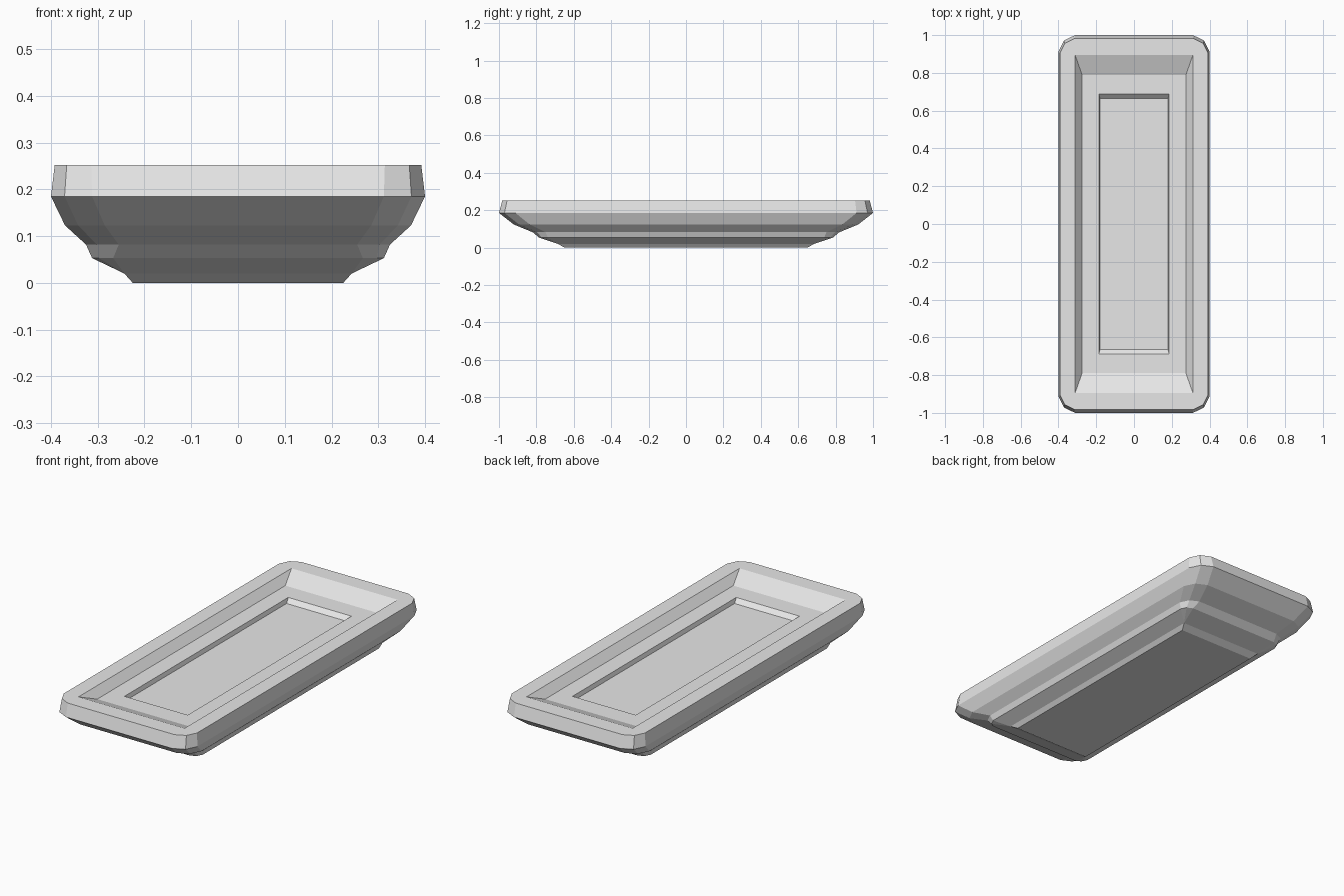
import bpy, bmesh

if "Cube" in bpy.data.objects:
    bpy.data.objects.remove(bpy.data.objects["Cube"])

# stacked rings: half width, half length, height, corner cut
RINGS = [
    (0.225, 0.650, 0.000, 0.0),     # foot
    (0.243, 0.685, 0.020, 0.0),
    (0.312, 0.785, 0.053, 0.045),   # lower shoulder
    (0.325, 0.820, 0.082, 0.07),
    (0.370, 0.920, 0.123, 0.085),
    (0.400, 1.000, 0.185, 0.088),   # widest edge
    (0.392, 0.982, 0.252, 0.078),   # rim
    (0.312, 0.895, 0.252, 0.0),     # opening
    (0.275, 0.790, 0.210, 0.0),     # ledge
    (0.186, 0.688, 0.210, 0.0),
    (0.180, 0.665, 0.188, 0.0),     # tray floor
]

def ring_points(hx, hy, z, r):
    pts = []
    for sx, sy in ((1, 1), (-1, 1), (-1, -1), (1, -1)):
        corner = [(hx, hy - r), (hx - r * 0.33, hy - r * 0.33), (hx - r, hy)]
        if sx * sy < 0:
            corner.reverse()
        pts += [(sx * x, sy * y, z) for x, y in corner]
    return pts

# tray lofted through all rings, closed at the foot and floor
bm = bmesh.new()
loops = [[bm.verts.new(p) for p in ring_points(*r)] for r in RINGS]
n = len(loops[0])
for a, b in zip(loops, loops[1:]):
    for i in range(n):
        j = (i + 1) % n
        bm.faces.new((a[i], a[j], b[j], b[i]))
bm.faces.new(loops[0][::-1])
bm.faces.new(loops[-1])
bmesh.ops.remove_doubles(bm, verts=bm.verts, dist=0.0005)
bmesh.ops.recalc_face_normals(bm, faces=bm.faces)

mesh = bpy.data.meshes.new("tray")
bm.to_mesh(mesh)
bm.free()
tray = bpy.data.objects.new("tray", mesh)
bpy.context.collection.objects.link(tray)

mat = bpy.data.materials.new("light grey")
mat.diffuse_color = (0.8, 0.8, 0.8, 1)
mat.use_nodes = True
mat.node_tree.nodes["Principled BSDF"].inputs["Base Color"].default_value = mat.diffuse_color
mesh.materials.append(mat)
